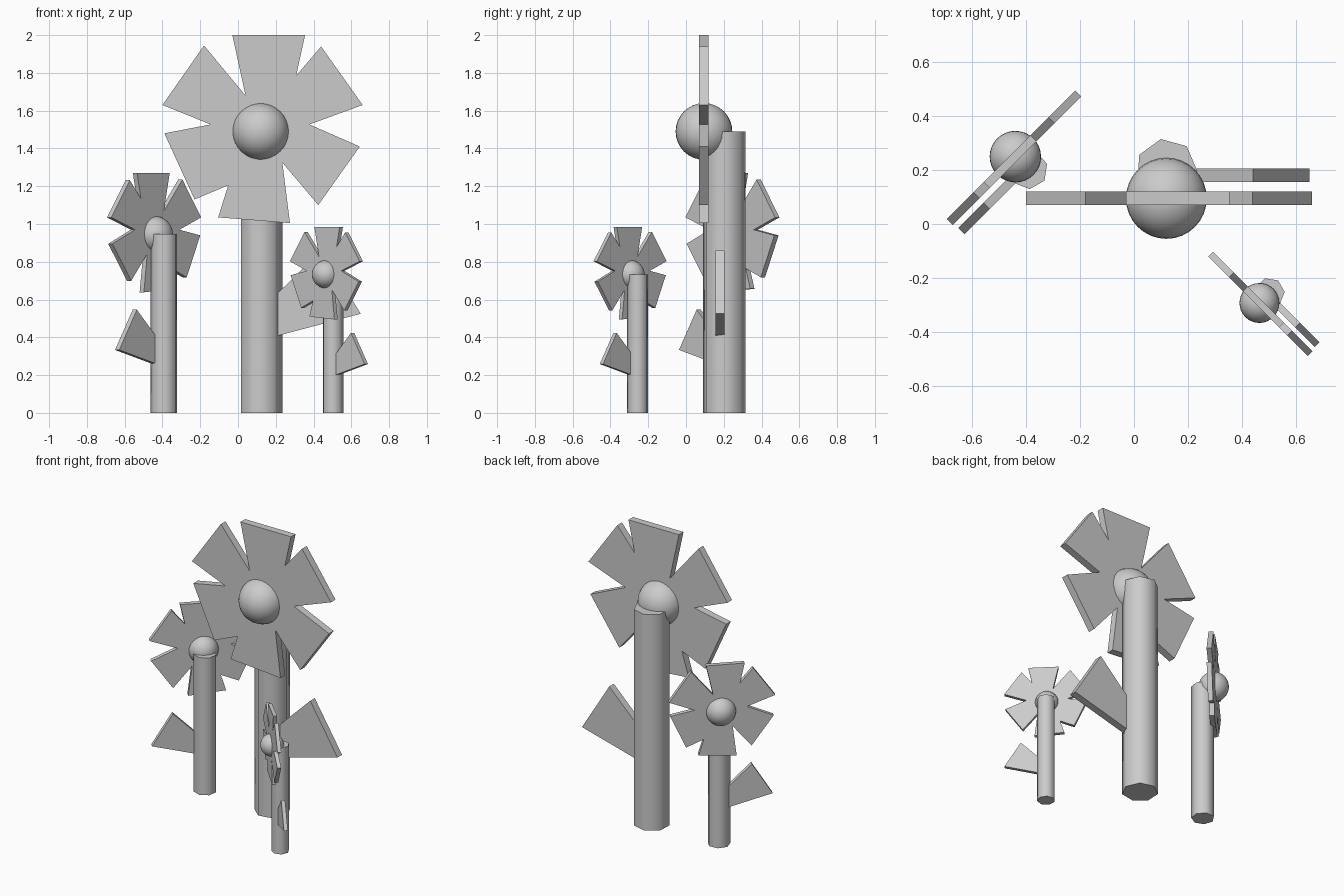
import bpy, bmesh, math
from mathutils import Matrix, Vector

if "Cube" in bpy.data.objects:
    bpy.data.objects.remove(bpy.data.objects["Cube"])

# Outlines in (x, z), relative to the axis of the flower head
PETALS = [(-.15, 2.0), (.235, 2.0), (.188, 1.785), (.32, 1.94), (.54, 1.63),
          (.258, 1.527), (.525, 1.41), (.305, 1.10), (.115, 1.325), (.155, 1.005),
          (-.225, 1.035), (-.172, 1.205), (-.35, 1.13), (-.51, 1.48), (-.265, 1.527),
          (-.52, 1.63), (-.30, 1.945), (-.08, 1.68)]
LEAF = [(.04, .395), (.53, .525), (.322, .86), (.04, .585)]
HEAD_Z, THICK = 1.49, .05
STEM_Y, STEM_R = .107, .1147


def finish(bm, name, matrix, smooth=None):
    bmesh.ops.recalc_face_normals(bm, faces=bm.faces)
    mesh = bpy.data.meshes.new(name)
    bm.to_mesh(mesh)
    bm.free()
    ob = bpy.data.objects.new(name, mesh)
    bpy.context.collection.objects.link(ob)
    ob.matrix_world = matrix
    if smooth:
        bpy.ops.object.select_all(action='DESELECT')
        ob.select_set(True)
        bpy.context.view_layer.objects.active = ob
        bpy.ops.object.shade_smooth_by_angle(angle=math.radians(smooth))


def plate(name, outline, y, matrix):
    bm = bmesh.new()
    face = bm.faces.new([bm.verts.new((x, y - THICK / 2, z)) for x, z in outline])
    ext = bmesh.ops.extrude_face_region(bm, geom=[face])
    verts = [g for g in ext['geom'] if isinstance(g, bmesh.types.BMVert)]
    bmesh.ops.translate(bm, verts=verts, vec=Vector((0, THICK, 0)))
    finish(bm, name, matrix)


def flower(prefix, x, y, scale, turn):
    m = (Matrix.Translation((x, y, 0)) @ Matrix.Rotation(math.radians(turn), 4, 'Z')
         @ Matrix.Scale(scale, 4))
    # flat petal ring and leaf
    plate(prefix + "_petals", PETALS, 0, m)
    plate(prefix + "_leaf", LEAF, .085, m)
    # round flower centre
    bm = bmesh.new()
    bmesh.ops.create_uvsphere(bm, u_segments=32, v_segments=16, radius=.15,
                              matrix=Matrix.Translation((0, 0, HEAD_Z)))
    finish(bm, prefix + "_centre", m, 60)
    # seven-sided stem behind the head
    bm = bmesh.new()
    ring = [math.radians(100.5) + i * math.tau / 7 for i in range(7)]
    face = bm.faces.new([bm.verts.new((STEM_R * math.cos(a), STEM_Y + STEM_R * math.sin(a), 0))
                         for a in ring])
    ext = bmesh.ops.extrude_face_region(bm, geom=[face])
    verts = [g for g in ext['geom'] if isinstance(g, bmesh.types.BMVert)]
    bmesh.ops.translate(bm, verts=verts, vec=Vector((0, 0, HEAD_Z)))
    finish(bm, prefix + "_stem", m, 60)


flower("large_flower", .12, .095, 1, 0)
flower("medium_flower", -.44, .25, .635, -135)
flower("small_flower", .465, -.293, .4925, -45)
